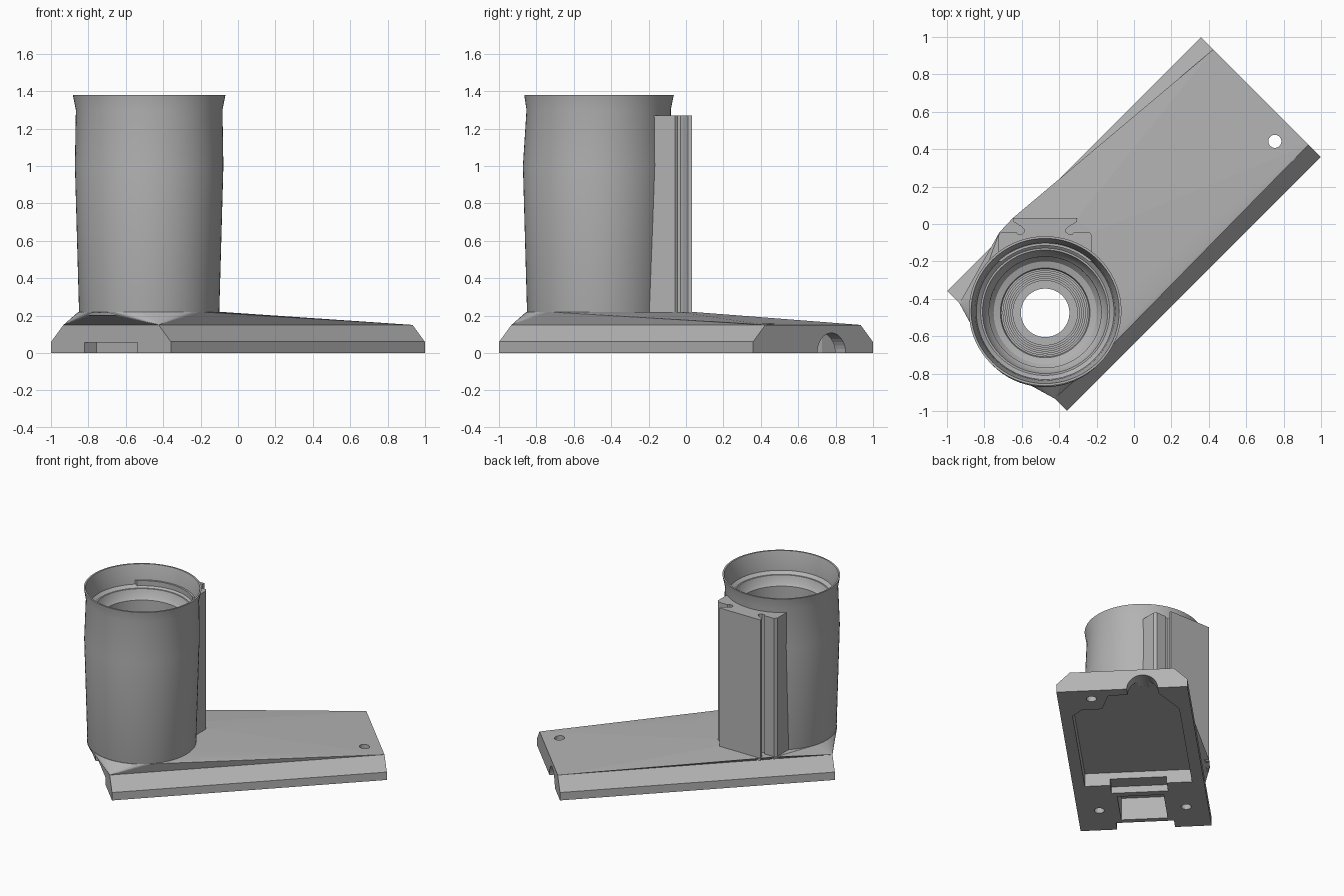
import bpy, bmesh, math
from mathutils import Matrix, Vector

if "Cube" in bpy.data.objects:
    bpy.data.objects.remove(bpy.data.objects["Cube"])

grey = bpy.data.materials.new("plain_grey")
grey.use_nodes = True
grey.diffuse_color = (0.45, 0.45, 0.45, 1)
grey.node_tree.nodes["Principled BSDF"].inputs["Base Color"].default_value = grey.diffuse_color

TURN = Matrix.Rotation(math.radians(45), 4, "Z")   # base runs along the diagonal
CUP = Vector((-0.475, -0.475, 0))                  # cup axis


def finish(name, bm, smooth=None):
    bmesh.ops.recalc_face_normals(bm, faces=bm.faces)
    mesh = bpy.data.meshes.new(name)
    bm.to_mesh(mesh)
    bm.free()
    mesh.materials.append(grey)
    obj = bpy.data.objects.new(name, mesh)
    bpy.context.collection.objects.link(obj)
    if smooth:
        select(obj)
        bpy.ops.object.shade_smooth_by_angle(angle=math.radians(smooth))
    return obj


def select(obj):
    bpy.ops.object.select_all(action="DESELECT")
    obj.select_set(True)
    bpy.context.view_layer.objects.active = obj


def loft(name, rings, matrix=Matrix(), smooth=None, closed=False):
    """Skin equal-length rings of points; cap the ends or close the loop."""
    bm = bmesh.new()
    loops = [[bm.verts.new(matrix @ Vector(p)) for p in ring] for ring in rings]
    n = len(loops[0])
    pairs = list(zip(loops, loops[1:]))
    if closed:
        pairs.append((loops[-1], loops[0]))
    for a, b in pairs:
        for i in range(n):
            j = (i + 1) % n
            bm.faces.new((a[i], a[j], b[j], b[i]))
    if not closed:
        bm.faces.new(loops[0])
        bm.faces.new(loops[-1])
    return finish(name, bm, smooth)


def prism(name, outline, z0, z1, matrix=Matrix()):
    return loft(name, [[(x, y, z) for x, y in outline] for z in (z0, z1)], matrix)


def box(u0, u1, w, z1):
    outline = [(u0, -w), (u1, -w), (u1, w), (u0, w)]
    return prism("cutter", outline, -0.1, z1, TURN)


def circle(cx, cy, rx, ry=None, n=32):
    ry = ry or rx
    return [(cx + rx * math.cos(2 * math.pi * i / n),
             cy + ry * math.sin(2 * math.pi * i / n)) for i in range(n)]


def boolean(obj, other, operation="DIFFERENCE"):
    mod = obj.modifiers.new("bool", "BOOLEAN")
    mod.operation, mod.object, mod.solver = operation, other, "EXACT"
    select(obj)
    bpy.ops.object.modifier_apply(modifier=mod.name)
    bpy.data.objects.remove(other)


# Base plate: straight foot with chamfered long sides
def base_ring(w, z):
    return [(-0.96, -w, z), (0.96, -w, z), (0.96, w, z), (-0.96, w, z)]


base = loft("base_plate", [base_ring(0.4525, 0), base_ring(0.4525, 0.06),
                           base_ring(0.36, 0.15)], TURN)

# Sloping top: hull from the foot up to the cup and rail outlines
bm = bmesh.new()
points = [TURN @ Vector(p) for p in base_ring(0.36, 0.15)]
points += [Vector((x, y, 0.22)) for x, y in circle(CUP.x, CUP.y, 0.378, n=48)]
points += [Vector((x, y, 0.22)) for x, y in
           ((-0.72, -0.045), (-0.22, -0.045), (-0.65, 0.03), (-0.305, 0.03))]
hull = bmesh.ops.convex_hull(bm, input=[bm.verts.new(p) for p in points])
unused = {g for g in hull["geom_interior"] + hull["geom_unused"]
          if isinstance(g, bmesh.types.BMVert)}
bmesh.ops.delete(bm, geom=list(unused), context="VERTS")
boolean(base, finish("sloping_top", bm), "UNION")

# Hollow under the base, with cut corners around the screw boss
hollow = [(-0.35, -0.37), (0.62, -0.37), (0.70, -0.30), (0.70, -0.16),
          (0.88, -0.10), (0.88, 0.25), (0.66, 0.37), (-0.35, 0.37)]
boolean(base, prism("cutter", hollow, -0.1, 0.1, TURN))

# Latch slot, end notch and square pocket below the cup
boolean(base, box(-0.46, -0.34, 0.195, 0.05))
boolean(base, box(-1.2, -0.87, 0.2, 0.055))
boolean(base, box(-0.83, -0.51, 0.16, 0.17))

# Drain hole, screw holes and cable arch
boolean(base, prism("cutter", circle(CUP.x, CUP.y, 0.13), -0.1, 0.5))
for u, w, top in ((0.845, -0.22, 0.5), (-0.69, -0.3, 0.1), (-0.69, 0.3, 0.1)):
    boolean(base, prism("cutter", circle(u, w, 0.035, n=20), -0.1, top, TURN))
arch = [[(u, w, z) for w, z in circle(0.14, 0, 0.107)] for u in (0.8, 1.1)]
boolean(base, loft("cutter", arch, TURN))

# Cup: slightly oval wall with a flared rim, inner ledge and stepped bowl floor
wall = [(0.13, 0.2), (0.37, 0.2), (0.375, 0.22), (0.397, 1.0), (0.392, 1.3),
        (0.408, 1.38), (0.396, 1.38), (0.375, 1.3), (0.368, 1.24), (0.345, 1.22),
        (0.335, 1.22), (0.318, 1.17), (0.30, 1.15), (0.30, 0.36), (0.275, 0.33),
        (0.24, 0.32)]
STEPS = 10
for i in range(STEPS):
    rest = (STEPS - 1 - i) / STEPS
    z = 0.22 + 0.1 * rest ** 1.5
    wall += [(0.13 + 0.105 * (rest + 1 / STEPS), z), (0.13 + 0.105 * rest, z)]


def cup_ring(r, z):
    lean = 0.01 * max(0, (z - 1.0) / 0.38)
    return [(x, y, z) for x, y in circle(CUP.x, CUP.y + lean, r, r - lean * 0.8, 72)]


loft("cup", [cup_ring(r, z) for r, z in wall], smooth=30, closed=True)

# Rail block behind the cup, with a dovetail tongue; half outline mirrored
half = [(0.25, -0.2), (0.25, -0.06), (0.235, -0.042), (0.155, -0.042),
        (0.145, -0.055), (0.125, -0.055), (0.11, -0.042), (0.11, -0.03),
        (0.125, -0.015), (0.17, 0.012), (0.172, 0.033)]
outline = half + [(-x, y) for x, y in reversed(half)]
rail = prism("rail_block", [(x + CUP.x, y) for x, y in outline], 0.2, 1.27)
# Keep the cup bore clear of the block
boolean(rail, prism("cutter", circle(CUP.x, CUP.y, 0.36, n=72), 0, 1.5))
